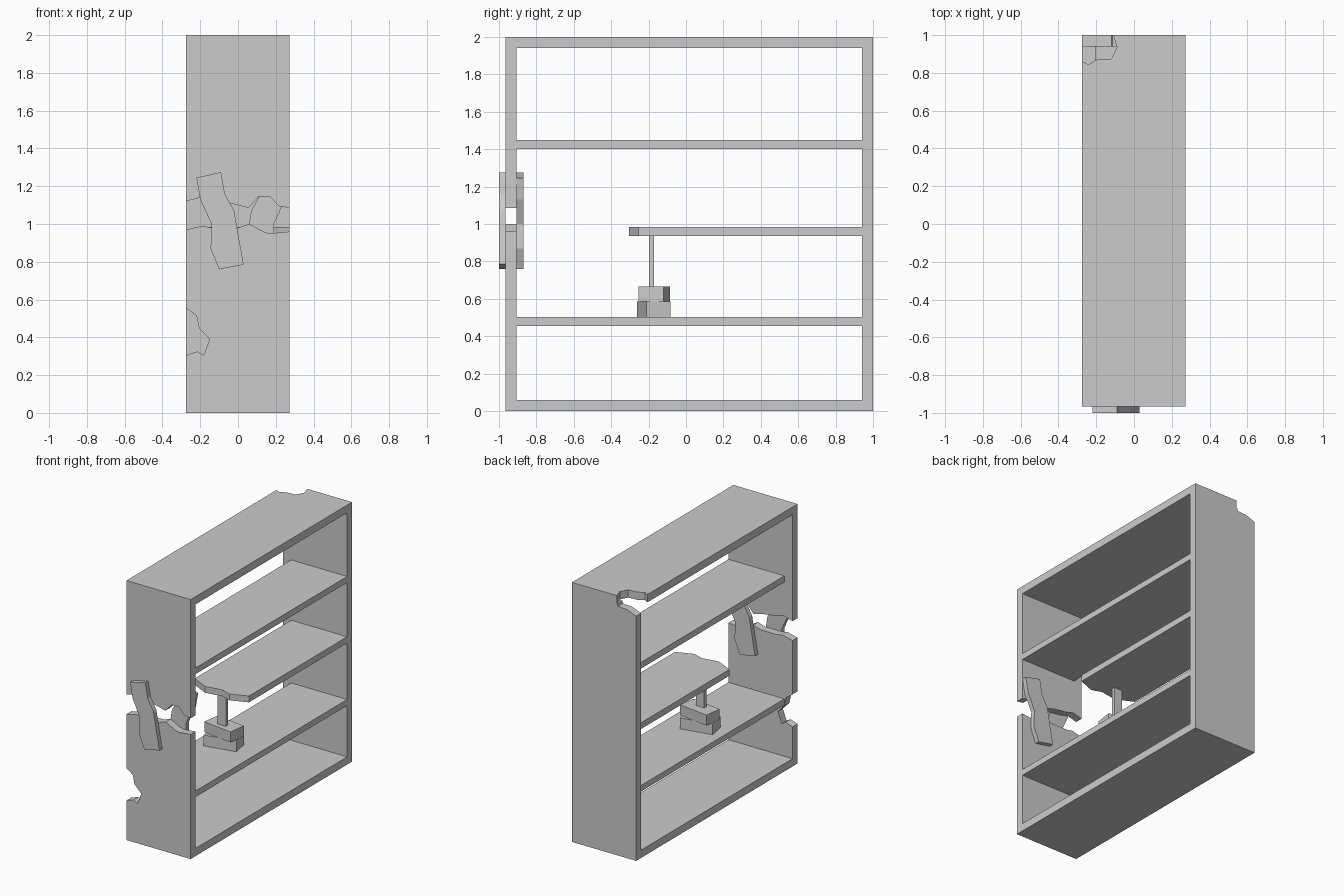
import bpy, bmesh
from math import radians
from mathutils import Vector, Matrix

if "Cube" in bpy.data.objects:
    bpy.data.objects.remove(bpy.data.objects["Cube"])


def prism(name, pts, lo, hi, axis):
    """Extrude a flat outline: axis 'y' uses (x, z) points, axis 'z' uses (x, y)."""
    bm = bmesh.new()
    if axis == 'y':
        vs = [bm.verts.new((a, lo, b)) for a, b in pts]
        push = Vector((0, hi - lo, 0))
    else:
        vs = [bm.verts.new((a, b, lo)) for a, b in pts]
        push = Vector((0, 0, hi - lo))
    face = bm.faces.new(vs)
    ext = bmesh.ops.extrude_face_region(bm, geom=[face])
    moved = [g for g in ext['geom'] if isinstance(g, bmesh.types.BMVert)]
    bmesh.ops.translate(bm, verts=moved, vec=push)
    bmesh.ops.recalc_face_normals(bm, faces=bm.faces)
    me = bpy.data.meshes.new(name)
    bm.to_mesh(me)
    bm.free()
    ob = bpy.data.objects.new(name, me)
    bpy.context.collection.objects.link(ob)
    return ob


def box(name, size, loc, turn=0):
    bm = bmesh.new()
    bmesh.ops.create_cube(bm, size=1, matrix=Matrix.Diagonal((*size, 1)))
    me = bpy.data.meshes.new(name)
    bm.to_mesh(me)
    bm.free()
    ob = bpy.data.objects.new(name, me)
    ob.location = loc
    ob.rotation_euler.z = radians(turn)
    bpy.context.collection.objects.link(ob)
    return ob


L, R = -0.275, 0.272          # case depth range in x
F, B = -0.965, 1.0            # case width range in y
T = 0.06                      # board thickness
S = -0.205                    # recessed edge of the shelves

# Base board and top board with a broken corner
prism("base_board", [(L, F), (R, F), (R, B), (L, B)], 0, T, 'z')
prism("top_board", [(L, F), (R, F), (R, B), (-0.11, B), (-0.09, 0.935), (-0.12, 0.875),
                    (-0.195, 0.87), (-0.24, 0.845), (L, 0.86)], 2 - T, 2, 'z')

# Back upright, chipped below the broken corner
prism("back_upright", [(L, T), (R, T), (R, 2 - T), (-0.115, 2 - T), (-0.12, 1.92),
                       (-0.2, 1.915), (L, 1.885)], B - T, B, 'y')

# Front upright, snapped in two with a bite out of the lower half
prism("front_upright_upper", [(L, 2 - T), (L, 1.12), (-0.2, 1.14), (-0.12, 1.12), (-0.04, 1.11),
                              (0.055, 1.085), (0.11, 1.145), (0.17, 1.145), (0.215, 1.095),
                              (R, 1.085), (R, 2 - T)], F, F + T, 'y')
prism("front_upright_lower", [(L, T), (R, T), (R, 0.96), (0.17, 0.95), (0.14, 0.957),
                              (0.06, 1.0), (0, 0.98), (-0.14, 0.98), (-0.19, 0.99), (L, 0.97),
                              (L, 0.555), (-0.22, 0.515), (-0.207, 0.45), (-0.15, 0.39),
                              (-0.182, 0.305), (-0.215, 0.325), (L, 0.305)], F, F + T, 'y')

# Whole shelves
for name, lo, hi in (("lower_shelf", 0.455, 0.502), ("upper_shelf", 1.402, 1.45)):
    prism(name, [(S, F + T), (R, F + T), (R, B - T), (S, B - T)], lo, hi, 'z')

# Broken middle shelf
prism("broken_shelf", [(R, B - T), (S, B - T), (S, -0.235), (-0.07, -0.3), (0.06, -0.278),
                       (0.14, -0.305), (R, -0.255)], 0.936, 0.985, 'z')

# Repair planks on both faces of the snapped upright, the inner one turned around
plank = [(-0.22, 1.245), (-0.09, 1.275), (-0.07, 1.16), (-0.02, 1.07), (-0.005, 0.98),
         (0.03, 0.785), (-0.1, 0.76), (-0.145, 0.87), (-0.14, 1.0), (-0.2, 1.13)]
prism("outer_plank", plank, -1.0, F, 'y')
prism("inner_plank", [(0.05 - x, z) for x, z in plank], F + T, -0.87, 'y')

# Stacked blocks and post holding up the broken shelf
box("lower_block", (0.25, 0.133, 0.085), (0, -0.172, 0.5435), 11.5)
box("upper_block", (0.25, 0.137, 0.08), (0, -0.17, 0.626), -8)
box("prop_post", (0.07, 0.026, 0.272), (0, -0.185, 0.801))
